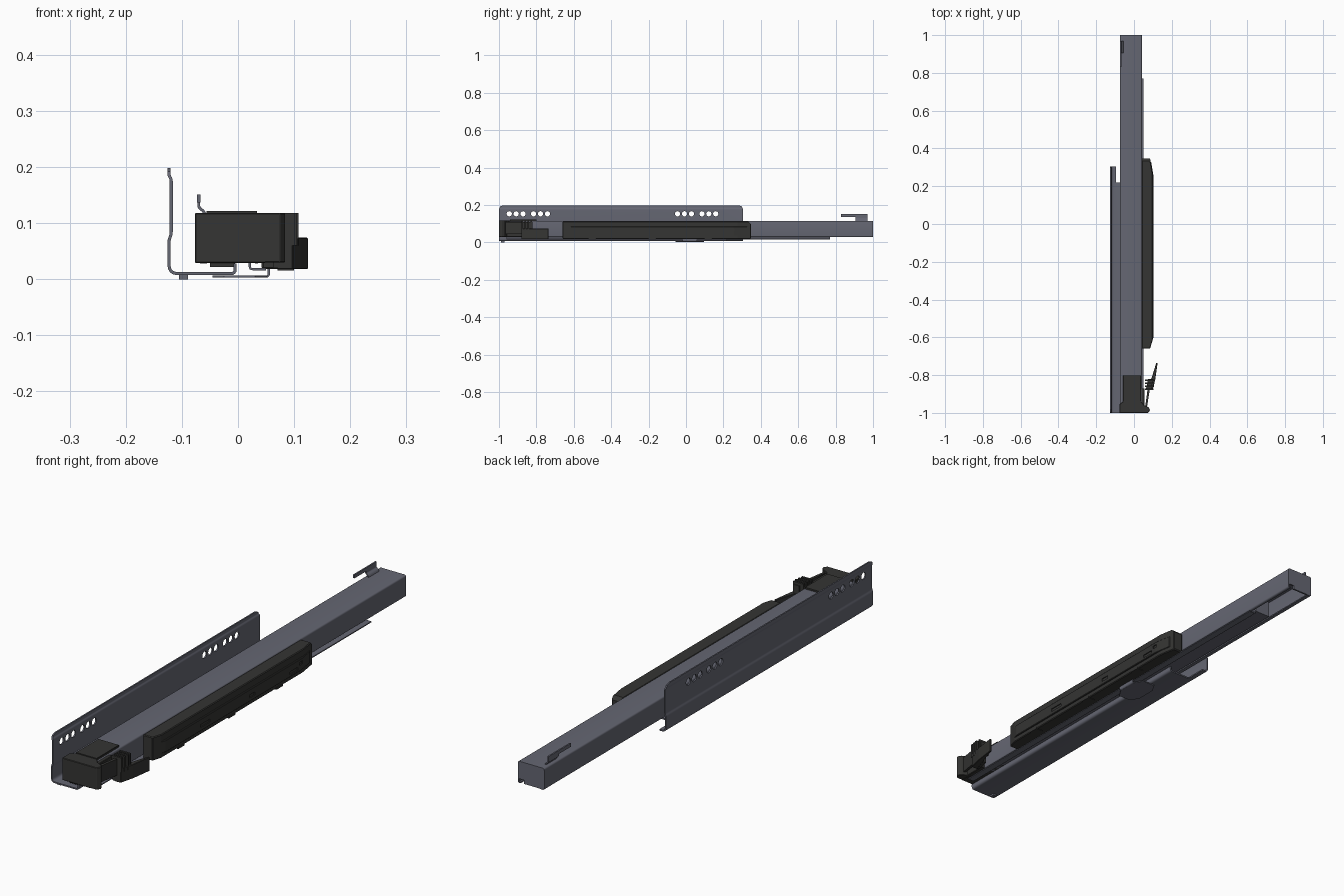
import bpy, bmesh, math
from mathutils import Vector

if "Cube" in bpy.data.objects:
    bpy.data.objects.remove(bpy.data.objects["Cube"])


def material(name, c):
    m = bpy.data.materials.new(name)
    m.diffuse_color = (*c, 1)
    m.use_nodes = True
    m.node_tree.nodes["Principled BSDF"].inputs["Base Color"].default_value = m.diffuse_color
    return m


STEEL = material("steel", (0.13, 0.135, 0.17))
BLACK = material("black_plastic", (0.035, 0.035, 0.033))


def finish(name, bm, mat):
    bmesh.ops.recalc_face_normals(bm, faces=bm.faces)
    me = bpy.data.meshes.new(name)
    bm.to_mesh(me)
    bm.free()
    ob = bpy.data.objects.new(name, me)
    bpy.context.collection.objects.link(ob)
    if mat:
        me.materials.append(mat)
    return ob


def prism(name, pts, axis, lo, hi, mat, bevel=0):
    """Extrude a 2D outline along 'x' (y,z), 'y' (x,z) or 'z' (x,y)."""
    put = {"x": lambda a, b, c: (c, a, b), "y": lambda a, b, c: (a, c, b),
           "z": lambda a, b, c: (a, b, c)}[axis]
    bm = bmesh.new()
    f = bm.faces.new([bm.verts.new(put(a, b, lo)) for a, b in pts])
    r = bmesh.ops.extrude_face_region(bm, geom=[f])
    bmesh.ops.translate(bm, vec=Vector(put(0, 0, hi - lo)),
                        verts=[v for v in r["geom"] if isinstance(v, bmesh.types.BMVert)])
    if bevel:
        bmesh.ops.bevel(bm, geom=bm.edges[:], offset=bevel, segments=1, affect='EDGES')
    return finish(name, bm, mat)


def box(name, x0, x1, y0, y1, z0, z1, mat, bevel=0):
    return prism(name, [(x0, y0), (x1, y0), (x1, y1), (x0, y1)], "z", z0, z1, mat, bevel)


def fillet(pts, r, n=4):
    """Round the inner corners of an open path."""
    out = [Vector(pts[0])]
    for a, b, c in zip(pts, pts[1:], pts[2:]):
        a, b, c = Vector(a), Vector(b), Vector(c)
        k = min(r, (a - b).length * .45, (c - b).length * .45)
        p, q = b + (a - b).normalized() * k, b + (c - b).normalized() * k
        for i in range(n + 1):
            t = i / n
            out.append(p * (1 - t) ** 2 + b * 2 * t * (1 - t) + q * t * t)
    return out + [Vector(pts[-1])]


def sheet(name, pts, y0, y1, thick, r=.008):
    """Bent sheet metal: thickened path extruded along y."""
    path = fillet(pts, r)
    left, right = [], []
    for i, p in enumerate(path):
        d0 = (p - path[max(i - 1, 0)]).normalized()
        d1 = (path[min(i + 1, len(path) - 1)] - p).normalized()
        d = (d0 + d1).normalized()
        n = Vector((-d.y, d.x)) * thick / 2
        left.append(p + n)
        right.append(p - n)
    ob = prism(name, left + right[::-1], "y", y0, y1, STEEL)
    bpy.context.view_layer.objects.active = ob
    ob.select_set(True)
    bpy.ops.object.shade_smooth_by_angle(angle=math.radians(35))
    ob.select_set(False)
    return ob


def cut(ob, cutters):
    for i, c in enumerate(cutters):
        m = ob.modifiers.new("cut%d" % i, 'BOOLEAN')
        m.operation, m.solver, m.object = 'DIFFERENCE', 'EXACT', c
    dg = bpy.context.evaluated_depsgraph_get()
    me = bpy.data.meshes.new_from_object(ob.evaluated_get(dg))
    ob.modifiers.clear()
    ob.data = me
    for c in cutters:
        bpy.data.objects.remove(c)


# cabinet bracket: tall wall, floor and upturned lip
bracket = sheet("cabinet_bracket", [(-.123, .198), (-.123, .185), (-.119, .178), (-.119, .08),
                (-.123, .07), (-.123, .01), (-.005, .01), (-.005, .028)], -1, .305, .0055, .016)
cutters = []
for start in (-.945, -.815, -.045, .085):
    for i in range(3):
        y = start + i * .037
        circle = [(y + .014 * math.cos(a * math.pi / 8), .153 + .014 * math.sin(a * math.pi / 8))
                  for a in range(16)]
        cutters.append(prism("hole_cutter", circle, "x", -.15, -.1, None))
cutters.append(box("notch_cutter", -.096, .02, .22, .4, -.02, .05, None))
for y, s in ((-1, 1), (.305, -1)):
    cutters.append(prism("corner_cutter", [(y - s * .01, .21), (y + s * .02, .21), (y + s * .02, .198),
                   (y + s * .006, .192), (y, .178), (y - s * .01, .178)], "x", -.15, -.1, None))
cut(bracket, cutters)
box("bracket_foot", -.105, -.089, -.99, -.97, 0, .008, STEEL)

# drawer channel: inverted U with closed back end
sheet("drawer_channel", [(-.055, .031), (-.072, .031), (-.072, .1125), (.0395, .1125),
                         (.0395, .031), (.03, .031)], -.97, 1, .005, .005)
box("channel_end_plate", -.072, .04, .993, 1, .045, .113, STEEL)
box("channel_end_foot", -.072, .015, .993, 1, .03, .045, STEEL)

# rear hook standing on the channel
sheet("rear_hook_stem", [(-.058, .113), (-.061, .121), (-.07, .128), (-.07, .138)], .905, .97, .005, .004)
box("rear_hook_bar", -.073, -.067, .83, .97, .137, .151, STEEL)

# intermediate runner inside the channel and its visible lip
box("intermediate_runner", -.05, .016, -.9, .77, .029, .095, STEEL)
sheet("runner_lip", [(.021, .03), (.021, .018), (.05, .018)], -.96, .77, .004, .005)

# underside cross strap
prism("strap_plate", [(-.045, -.02), (-.025, -.055), (.03, -.055), (.052, -.02), (.052, .06),
                      (.03, .095), (-.025, .095), (-.045, .06)], "z", .003, .007, STEEL)
sheet("strap_hook", [(.03, .005), (.055, .005), (.055, .02)], -.02, .06, .004, .005)

# damper housing on the right side
def housing_outline(x, e):
    return [(.042, -.66 + e), (x - .012, -.66 + e), (x, -.62 + e), (x, .275 - e),
            (x - .012, .347 - e), (.042, .347 - e)]


box_body = prism("damper_housing", housing_outline(.097, 0), "z", .018, .112, BLACK, .003)
cut(box_body, [prism("end_cutter", [(.315, -.01), (.36, -.01), (.36, .035)], "x", 0, .2, None),
               prism("end_cutter", [(.315, .13), (.36, .085), (.36, .13)], "x", 0, .2, None)])
panel = prism("damper_panel", housing_outline(.103, .02), "z", .036, .084, BLACK, .002)
cut(panel, [box("slot_cutter", .099, .12, y, y + w, z, z + .012, None)
            for y, w, z in ((-.385, .06, .05), (-.075, .035, .05), (.18, .05, .045), (.24, .02, .06))])
for y in (-.52, -.2, .1):
    box("housing_clip", .07, .1, y, y + .04, .016, .024, BLACK)

# front latch block
prism("latch_block", [(-.077, -1), (.05, -1), (.05, -.955), (.036, -.94), (.036, -.8),
                      (-.058, -.8), (-.058, -.94), (-.077, -.955)], "z", .029, .118, BLACK, .002)
box("latch_top_plate", -.056, .034, -.94, -.8, .117, .122, BLACK)
box("latch_bottom_plate", -.05, -.005, -.99, -.82, .022, .03, BLACK)
box("latch_side_body", .036, .055, -.96, -.87, .03, .112, BLACK, .002)

# release lever: knob, slanted stem, ribs and finger wing
prism("lever_base", [(.045, -1), (.075, -1), (.085, -.985), (.078, -.97), (.045, -.955)],
      "z", .03, .118, BLACK, .002)
prism("lever_stem", [(.058, -.975), (.068, -.975), (.086, -.86), (.074, -.86)], "z", .045, .11, BLACK)
for i in range(4):
    y = -.88 + i * .016
    box("lever_rib", .058, .108 - .003 * abs(i - 2), y, y + .008, .06, .118, BLACK)
prism("lever_pad", [(.062, -.88), (.092, -.88), (.1, -.82), (.075, -.82)], "z", .02, .108, BLACK)
prism("finger_wing", [(.07, -.88), (.098, -.88), (.113, -.82), (.125, -.735), (.118, -.735), (.098, -.8)],
      "z", .018, .074, BLACK, .0015)
